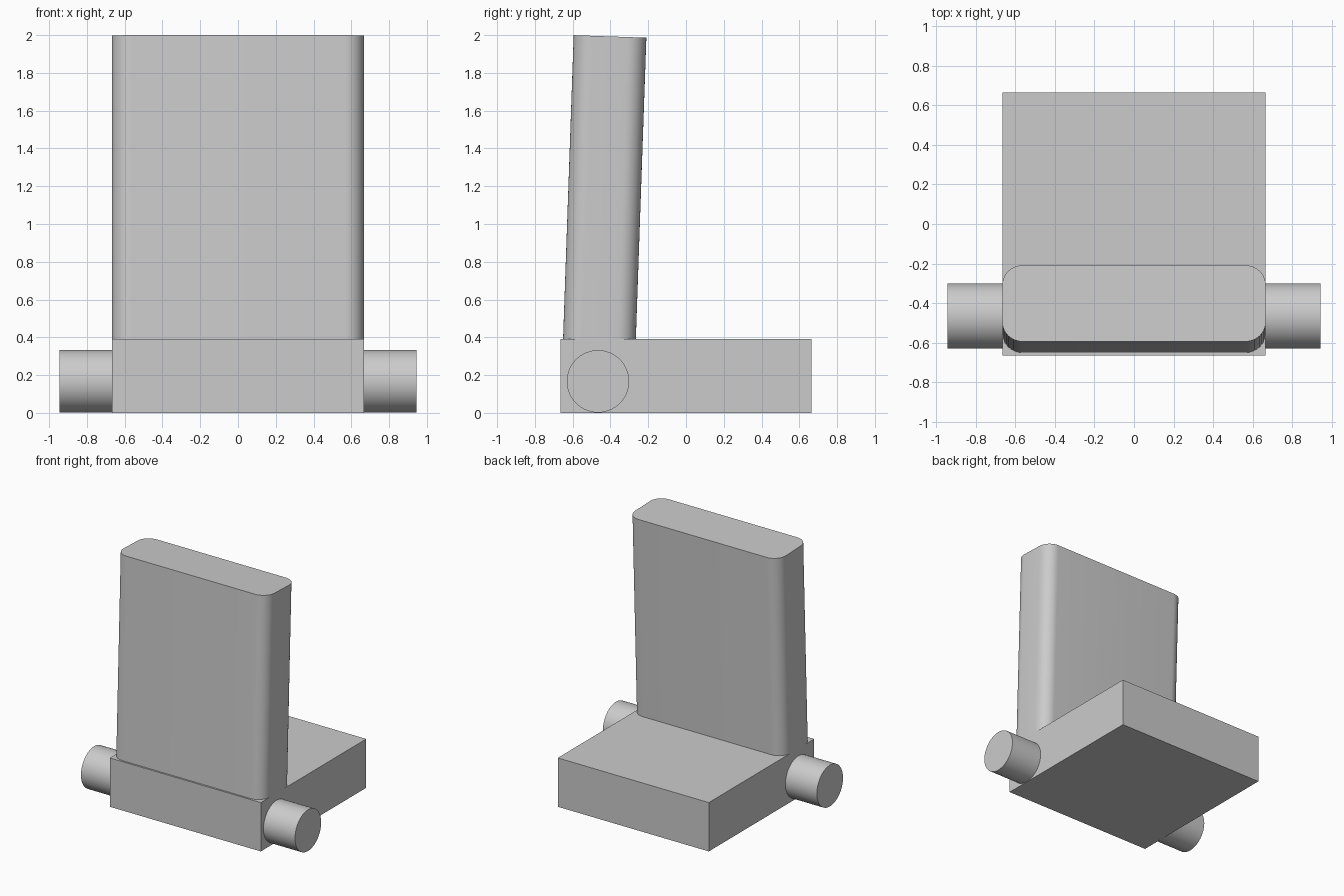
import bpy
import bmesh
from math import radians, cos, sin, pi

default = bpy.data.objects.get("Cube")
if default:
    bpy.data.objects.remove(default, do_unlink=True)

# Single grey finish
grey = bpy.data.materials.new("plain_grey")
grey.use_nodes = True
colour = (0.6, 0.6, 0.6, 1)
grey.diffuse_color = colour
grey.node_tree.nodes["Principled BSDF"].inputs["Base Color"].default_value = colour

HALF_WIDTH = 0.667
PIVOT = (0, -0.466, 0.167)


def finish(obj, name, smooth=False):
    obj.name = name
    obj.data.name = name
    obj.data.materials.append(grey)
    if smooth:
        bpy.ops.object.select_all(action="DESELECT")
        obj.select_set(True)
        bpy.context.view_layer.objects.active = obj
        bpy.ops.object.shade_smooth_by_angle(angle=radians(30))


def rounded_slab(name, half_x, half_y, radius, height, steps=10):
    """Extrude a rounded rectangle upwards from its origin."""
    bm = bmesh.new()
    outline = []
    for i, (sx, sy) in enumerate([(1, 1), (-1, 1), (-1, -1), (1, -1)]):
        for k in range(steps + 1):
            a = (i + k / steps) * pi / 2
            outline.append(bm.verts.new((sx * (half_x - radius) + radius * cos(a),
                                         sy * (half_y - radius) + radius * sin(a), 0)))
    base = bm.faces.new(outline)
    top = bmesh.ops.extrude_face_region(bm, geom=[base])
    verts = [g for g in top["geom"] if isinstance(g, bmesh.types.BMVert)]
    bmesh.ops.translate(bm, verts=verts, vec=(0, 0, height))
    bmesh.ops.recalc_face_normals(bm, faces=bm.faces)
    mesh = bpy.data.meshes.new(name)
    bm.to_mesh(mesh)
    bm.free()
    obj = bpy.data.objects.new(name, mesh)
    bpy.context.collection.objects.link(obj)
    return obj


# Square base block
bpy.ops.mesh.primitive_cube_add(size=1, location=(0, 0, 0.195))
base_block = bpy.context.object
base_block.scale = (2 * HALF_WIDTH, 1.33, 0.39)
finish(base_block, "base_block")

# Round axle passing through the base
bpy.ops.mesh.primitive_cylinder_add(vertices=64, radius=0.165, depth=1.89,
                                    location=PIVOT, rotation=(0, pi / 2, 0))
finish(bpy.context.object, "axle", smooth=True)

# Upright rounded panel, leaning back about the axle
panel = rounded_slab("upright_panel", HALF_WIDTH, 0.1925, 0.1, 1.827)
panel.location = PIVOT
panel.rotation_euler.x = radians(-2)
finish(panel, "upright_panel", smooth=True)
